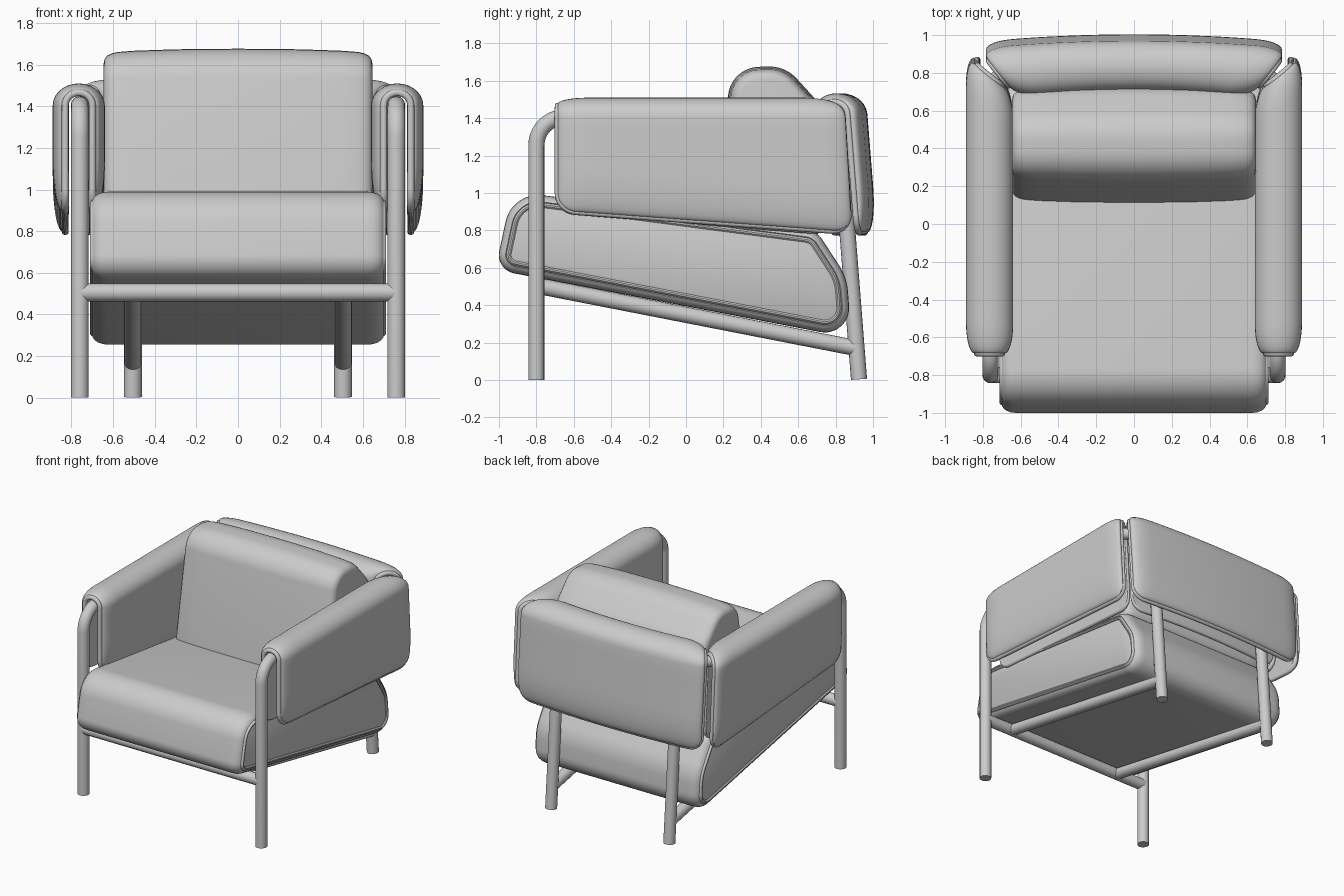
import bpy, bmesh
from math import sin, cos, tan, pi, sqrt, radians
from mathutils import Vector

if "Cube" in bpy.data.objects:
    bpy.data.objects.remove(bpy.data.objects["Cube"])


def mesh_object(name, verts, faces):
    me = bpy.data.meshes.new(name)
    bm = bmesh.new()
    vs = [bm.verts.new(v) for v in verts]
    for f in faces:
        bm.faces.new([vs[i] for i in f])
    bmesh.ops.recalc_face_normals(bm, faces=bm.faces)
    bm.to_mesh(me)
    bm.free()
    ob = bpy.data.objects.new(name, me)
    bpy.context.collection.objects.link(ob)
    bpy.ops.object.select_all(action='DESELECT')
    ob.select_set(True)
    bpy.context.view_layer.objects.active = ob
    bpy.ops.object.shade_smooth_by_angle(angle=radians(40))
    return ob


def tube(name, pts, r, closed=False):
    cu = bpy.data.curves.new(name, 'CURVE')
    cu.dimensions = '3D'
    cu.bevel_depth, cu.bevel_resolution, cu.use_fill_caps = r, 6, True
    sp = cu.splines.new('POLY')
    sp.points.add(len(pts) - 1)
    for p, co in zip(sp.points, pts):
        p.co = (*co, 1)
    sp.use_cyclic_u = closed
    ob = bpy.data.objects.new(name, cu)
    bpy.context.collection.objects.link(ob)
    return ob


def bend(pts, radius, n=10):
    """Round the inner corners of a polyline."""
    pts = [Vector(p) for p in pts]
    out = [pts[0]]
    for a, b, c in zip(pts, pts[1:], pts[2:]):
        p, q = b + (a - b).normalized() * radius, b + (c - b).normalized() * radius
        h1, h2 = p.lerp(b, 0.552), q.lerp(b, 0.552)
        for i in range(n + 1):
            t = i / n
            s = 1 - t
            out.append(p * s**3 + h1 * 3 * s * s * t + h2 * 3 * s * t * t + q * t**3)
    return out + [pts[-1]]


def rounded(poly, radii, n=12):
    """Clockwise polygon with rounded corners: list of (point, outward normal)."""
    out = []
    for i, (p, r) in enumerate(zip(poly, radii)):
        p = Vector(p)
        d0 = (p - Vector(poly[i - 1])).normalized()
        d1 = (Vector(poly[(i + 1) % len(poly)]) - p).normalized()
        turn = d0.angle(d1)
        n0 = Vector((-d0.y, d0.x))
        centre = p - d0 * r * tan(turn / 2) - n0 * r
        for k in range(n + 1):
            a = turn * k / n
            nrm = n0 * cos(a) + d0 * sin(a)
            out.append((centre + nrm * r, nrm))
    return out


def cushion(name, profile, half):
    """Loft a side profile across x; half = (x, inset) from the middle outwards."""
    stations = [(-x, i) for x, i in reversed(half[1:])] + half
    m, verts, faces = len(profile), [], []
    for x, inset in stations:
        for p, nrm in profile:
            q = p - nrm * inset
            verts.append((x, q.x, q.y))
    for s in range(len(stations) - 1):
        for k in range(m):
            j = (k + 1) % m
            faces.append((s * m + k, s * m + j, s * m + m + j, s * m + m + k))
    faces += [tuple(range(m)), tuple(range(len(verts) - m, len(verts)))]
    return mesh_object(name, verts, faces)


def draped_pad(name, length, bottom, top, bulge, place):
    """Padded panel folded over a tube, thin at its edges, with piping all round."""
    gap, edge, corner, ns, nl, na = 0.05, 0.03, 0.09, 40, 14, 14

    def swell(d, r):
        return sqrt(max(0, 1 - (1 - min(d / r, 1)) ** 2))

    outer, inner, mid = [], [], []
    for s in range(ns + 1):
        t = 0.5 - 0.5 * cos(pi * s / ns)
        dl = min(t, 1 - t) * length
        zb = bottom(t)
        if dl < corner:
            zb += corner - sqrt(max(0, corner**2 - (corner - dl) ** 2))
        leg = [zb + (top - zb) * (1 - cos(pi / 2 * k / nl)) for k in range(nl)]
        path = [(-gap, z, -1, 0) for z in leg]
        for k in range(na + 1):
            a = pi * k / na
            path.append((-gap * cos(a), top + gap * sin(a), -cos(a), sin(a)))
        path += [(gap, z, 1, 0) for z in reversed(leg)]
        rows = [], [], []
        for d, z, nx, nz in path:
            th = edge + bulge * swell(dl, 0.16) * swell(z - zb, 0.25)
            for row, o in zip(rows, (th, 0, edge / 2)):
                row.append(place(t, d + nx * o, z + nz * o * 0.73))
        for store, row in zip((outer, inner, mid), rows):
            store.append(row)
    n = len(outer[0])
    m = 2 * n
    verts, faces = [], []
    for o, i in zip(outer, inner):
        verts += o + i[::-1]
    for s in range(ns):
        for k in range(m):
            j = (k + 1) % m
            faces.append((s * m + k, s * m + j, s * m + m + j, s * m + m + k))
    for b in (0, ns * m):
        faces += [(b + k, b + k + 1, b + m - 2 - k, b + m - 1 - k) for k in range(n - 1)]
    mesh_object(name, verts, faces)
    rim = mid[0] + [r[-1] for r in mid[1:-1]] + mid[-1][::-1] + [r[0] for r in mid[-2:0:-1]]
    tube(name + "_piping", rim, 0.017, True)


# Tubular frame: front legs, arms and back in one bent tube
R = 0.043
tube("front_leg_and_arm_frame", bend(
    [(-0.76, -0.80, 0), (-0.76, -0.80, 1.405), (-0.76, 0.82, 1.405),
     (0.76, 0.82, 1.405), (0.76, -0.80, 1.405), (0.76, -0.80, 0)], 0.15), R)
tube("front_rail", [(-0.76, -0.80, 0.505), (0.76, -0.80, 0.505)], R)
for side, sx in (("left", -1), ("right", 1)):
    x = 0.505 * sx
    tube(side + "_rear_leg", [(x, 0.925, 0.004), (x, 0.815, 1.405)], R)
    tube(side + "_seat_rail", [(x, -0.80, 0.505), (x, 0.905, 0.172)], R)

# Seat with a piped seam near each side
seat = rounded([(-1.02, 0.59), (-0.93, 1.01), (0.70, 0.795), (0.86, 0.55), (0.885, 0.225)],
               [0.10, 0.18, 0.12, 0.30, 0.13])
cushion("seat", seat, [(0, 0), (0.62, 0), (0.65, 0.003), (0.675, 0.012), (0.69, 0.024),
                       (0.698, 0.036), (0.694, 0.04), (0.704, 0.042), (0.711, 0.05),
                       (0.711, 0.058), (0.704, 0.066), (0.698, 0.066), (0.70, 0.07)])

# Loose back cushion, slightly crowned
back = rounded([(0.10, 0.80), (0.25, 1.67), (0.53, 1.68), (0.73, 1.46), (0.72, 0.74)],
               [0.08, 0.17, 0.20, 0.20, 0.08])
cushion("back_cushion", back, [(0, 0), (0.3, 0.003), (0.5, 0.010), (0.58, 0.016), (0.61, 0.024),
                               (0.63, 0.035), (0.641, 0.05), (0.645, 0.068)])

# Arm pads with mitred rear ends
for side, sx in (("left", -1), ("right", 1)):
    def place_arm(t, d, z, sx=sx):
        end = 0.785 + 0.8 * d + 0.06 * (1.405 - z)
        return Vector((sx * (0.765 + d), -0.685 + (end + 0.685) * t, z))
    draped_pad(side + "_arm_pad", 1.48, lambda t: 0.907 - 0.115 * t, 1.405, 0.045, place_arm)


# Back pad, bowed and leaning with the rear legs
def place_back(t, d, z):
    q = 2 * t - 1
    return Vector((q * (0.715 + 0.8 * d), 0.80 + 0.04 * (1 - q * q) + d + 0.08 * (1.42 - z), z))


draped_pad("back_pad", 1.45, lambda t: 0.79, 1.425, 0.05, place_back)
